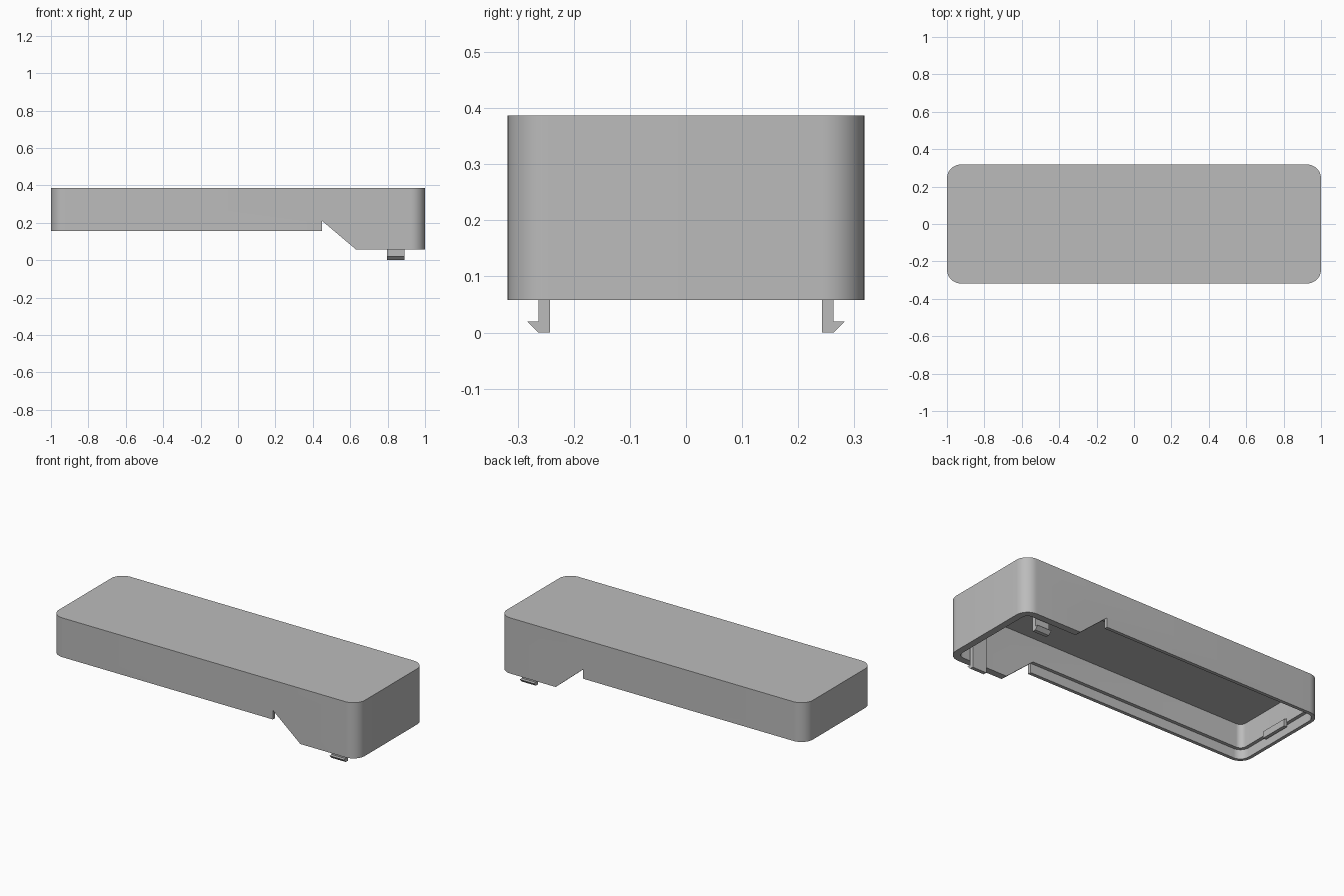
import bpy, bmesh, math

if "Cube" in bpy.data.objects:
    bpy.data.objects.remove(bpy.data.objects["Cube"])

grey = bpy.data.materials.new("mid_grey")
grey.diffuse_color = (0.5, 0.5, 0.5, 1)
grey.use_nodes = True
grey.node_tree.nodes["Principled BSDF"].inputs["Base Color"].default_value = grey.diffuse_color

HALF_Y = 0.318   # half width of the case
RADIUS = 0.075   # outer corner radius


def extrude(name, points, offset):
    """Solid made by extruding a closed 3D outline along an offset."""
    bm = bmesh.new()
    face = bm.faces.new([bm.verts.new(p) for p in points])
    out = bmesh.ops.extrude_face_region(bm, geom=[face])
    moved = [g for g in out["geom"] if isinstance(g, bmesh.types.BMVert)]
    bmesh.ops.translate(bm, verts=moved, vec=offset)
    bmesh.ops.recalc_face_normals(bm, faces=bm.faces)
    mesh = bpy.data.meshes.new(name)
    bm.to_mesh(mesh)
    bm.free()
    mesh.materials.append(grey)
    obj = bpy.data.objects.new(name, mesh)
    bpy.context.collection.objects.link(obj)
    return obj


def rounded_block(name, inset, z0, z1, x_end=None):
    """Rounded plan inset from the case outline; x_end gives a square end."""
    x, y, r = 1 - inset, HALF_Y - inset, RADIUS - inset
    pts = []
    for i, (sx, sy) in enumerate([(1, 1), (-1, 1), (-1, -1), (1, -1)]):
        if sx > 0 and x_end is not None:
            pts.append((x_end, sy * y, z0))
            continue
        for k in range(13):
            a = math.radians(90 * i + 7.5 * k)
            pts.append((sx * (x - r) + r * math.cos(a),
                        sy * (y - r) + r * math.sin(a), z0))
    return extrude(name, pts, (0, 0, z1 - z0))


def cut(obj, cutter):
    cutter.hide_render = True
    mod = obj.modifiers.new("cut", "BOOLEAN")
    mod.operation = "DIFFERENCE"
    mod.solver = "EXACT"
    mod.object = cutter
    bpy.context.view_layer.objects.active = obj
    bpy.ops.object.modifier_apply(modifier=mod.name)
    bpy.data.objects.remove(cutter)


# Case shell: rounded block, stepped underside, lip recess and hollow inside
case = rounded_block("case_shell", 0, 0, 0.387)
underside = [(-1.2, -0.1), (-1.2, 0.155), (0.45, 0.155), (0.45, 0.21),
             (0.63, 0.058), (1.2, 0.058), (1.2, -0.1)]
cut(case, extrude("underside_cutter",
                  [(x, -0.6, z) for x, z in underside], (0, 1.2, 0)))
cut(case, rounded_block("lip_cutter", 0.02, -0.1, 0.21, x_end=0.45))
cut(case, rounded_block("cavity_cutter", 0.04, -0.2, 0.35))
bpy.ops.object.select_all(action="DESELECT")
case.select_set(True)
bpy.context.view_layer.objects.active = case
bpy.ops.object.shade_smooth_by_angle(angle=math.radians(30))

# Snap hooks hanging from the ceiling on both long sides
hook = [(0.242, 0.36), (0.263, 0.36), (0.263, 0.02), (0.283, 0.02),
        (0.263, 0), (0.242, 0)]
for side, label in ((1, "back"), (-1, "front")):
    extrude(label + "_snap_hook",
            [(0.797, side * y, z) for y, z in hook], (0.092, 0, 0))

# Small catch in the middle of the low end wall
catch = [(-0.965, 0.235), (-0.945, 0.225), (-0.945, 0.185), (-0.965, 0.185)]
extrude("end_catch", [(x, -0.085, z) for x, z in catch], (0, 0.17, 0))
